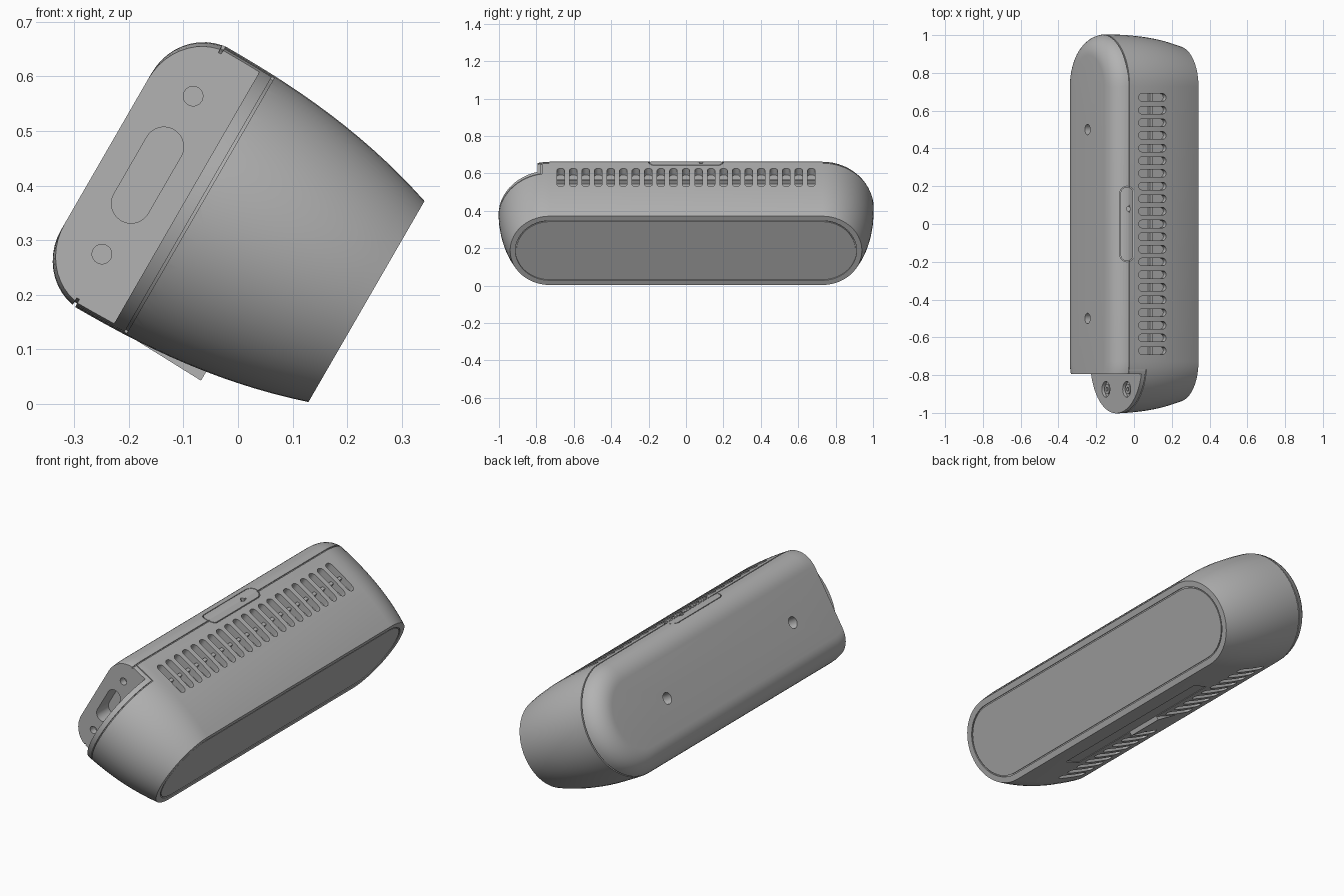
import bpy, bmesh
from math import sin, cos, pi, radians

if "Cube" in bpy.data.objects:
    bpy.data.objects.remove(bpy.data.objects["Cube"], do_unlink=True)

grey = bpy.data.materials.new("plain grey")
grey.use_nodes = True
grey.diffuse_color = (0.45, 0.45, 0.45, 1)
grey.node_tree.nodes["Principled BSDF"].inputs["Base Color"].default_value = (0.45, 0.45, 0.45, 1)

TILT = radians(30)
MID = 0.28        # height of the body's axis along its tilted face
HALF = 0.728      # half length of the straight part of the body


def P(u, y, v):
    """Tilted frame: u runs from back to screen, v runs up the screen."""
    w = v + MID
    return (u * cos(TILT) + w * sin(TILT), y, w * cos(TILT) - u * sin(TILT))


def stadium(h, r, n=28):
    pts = []
    for side in (1, -1):
        for i in range(n + 1):
            a = -pi / 2 + pi * i / n
            pts.append((side * (h + r * cos(a)), side * r * sin(a)))
    return pts


def circle(r, n=28):
    return [(r * cos(2 * pi * i / n), r * sin(2 * pi * i / n)) for i in range(n)]


def rect(a0, a1, b0, b1):
    return [(a0, b0), (a1, b0), (a1, b1), (a0, b1)]


def build(name, lofts, wrap=False):
    """Mesh made of one or more lofts, each a list of equal rings."""
    bm = bmesh.new()
    for rings in lofts:
        vs = [[bm.verts.new(p) for p in ring] for ring in rings]
        n = len(vs[0])
        for k in range(len(vs) if wrap else len(vs) - 1):
            a, b = vs[k], vs[(k + 1) % len(vs)]
            for i in range(n):
                j = (i + 1) % n
                bm.faces.new((a[i], a[j], b[j], b[i]))
        if not wrap:
            bm.faces.new(vs[0])
            bm.faces.new(vs[-1])
    bmesh.ops.recalc_face_normals(bm, faces=bm.faces)
    me = bpy.data.meshes.new(name)
    bm.to_mesh(me)
    bm.free()
    me.materials.append(grey)
    ob = bpy.data.objects.new(name, me)
    bpy.context.collection.objects.link(ob)
    return ob


def along_u(pts, u0, u1, y=0, v=0):
    return [[P(u, y + a, v + b) for a, b in pts] for u in (u0, u1)]


def along_v(pts, v0, v1, u=0, y=0):
    return [[P(u + a, y + b, v) for a, b in pts] for v in (v0, v1)]


def along_y(pts, y0, y1, u=0, v=0):
    return [[P(u + b, y, v + a) for a, b in pts] for y in (y0, y1)]


def activate(ob):
    bpy.ops.object.select_all(action='DESELECT')
    ob.select_set(True)
    bpy.context.view_layer.objects.active = ob


def cut(target, cutter):
    mod = target.modifiers.new("cut", 'BOOLEAN')
    mod.operation, mod.solver, mod.object = 'DIFFERENCE', 'EXACT', cutter
    activate(target)
    bpy.ops.object.modifier_apply(modifier=mod.name)
    bpy.data.objects.remove(cutter, do_unlink=True)


# Body: rounded back, seam groove, tapering housing, inset screen
profile = []
for i in range(11):
    a = radians(8 * i)
    profile.append((-0.335 - 0.105 * cos(a), 0.166 + 0.11 * sin(a)))
profile += [(-0.3525, 0.268), (-0.3475, 0.268)]
for i in range(15):
    t = i / 14
    profile.append((-0.347 + 0.457 * t, 0.2755 - 0.063 * t ** 2.4))
profile += [(0.11, 0.184), (0.103, 0.184), (0.103, 0.178), (0.109, 0.178)]
body = build("body", [[[P(u, a, b) for a, b in stadium(HALF, r)] for u, r in profile]])

# Notch in the back shell at the front end
cut(body, build("notch_cutter", [along_v(rect(-0.6, -0.27, -1.2, -0.795), -0.4, 0.4)]))

# Vent slots on the top and the underside
slots = []
for i in range(-10, 11):
    for side in (1, -1):
        if side == 1 or abs(i) > 1:
            slots.append(along_v(stadium(0.067, 0.02, 10), side * 0.235, side * 0.33, -0.205, i * 0.067))
cut(body, build("vent_cutter", slots))

# Sockets in the notch wall, wall-mount holes and screw recesses
pockets = [along_y(stadium(0.06, 0.036), -0.9, -0.70, -0.353)]
for s in (1, -1):
    pockets.append(along_y(circle(0.018), -0.9, -0.76, -0.353, s * 0.167))
    pockets.append(along_u(circle(0.028), -0.5, -0.39, s * 0.5, -0.01))
    pockets.append(along_u(circle(0.042), -0.35, -0.252, -0.875, s * 0.11))
cut(body, build("pocket_cutter", pockets))

# Seam running round the nose, and its steps up to the main seam
nose = []
for i in range(41):
    a = pi / 2 + pi * i / 40
    nose.append([P(u, -HALF + r * cos(a), r * sin(a))
                 for u, r in rect(-0.246, -0.241, 0.265, 0.31)])
nose = [[P(u, -0.70 - 0.07, r) for u, r in rect(-0.246, -0.241, 0.265, 0.31)]] + \
       [r for r in nose if r[0][1] < -0.775] + \
       [[P(u, -0.77, -r) for u, r in rect(-0.246, -0.241, 0.265, 0.31)]]
cut(body, build("nose_seam_cutter", [nose]))
cut(body, build("step_seam_cutter", [along_v(rect(-0.352, -0.2405, -0.775, -0.77), s * 0.265, s * 0.31)
                                     for s in (1, -1)]))

# Shallow flat label area on the underside
label = [(-0.255, -0.08), (-0.236, 0.008), (-0.30, 0.008), (-0.30, -0.08)]
cut(body, build("label_cutter", [along_y(label, -0.48, 0.48)]))

# Outline of the release clip on the top, with its pin hole
clip = []
for r, z in ((0.0375, 0.635), (0.0375, 0.70), (0.0335, 0.70), (0.0335, 0.635)):
    clip.append([(-0.0375 + b, a, z) for a, b in stadium(0.1625, r)])
cut(body, build("clip_groove_cutter", [clip], wrap=True))
cut(body, build("pin_hole_cutter", [[[(-0.03 + a, 0.08 + b, z) for a, b in circle(0.011)]
                                     for z in (0.63, 0.70)]]))

# Strip that closes the seam inside the clip
strip = build("clip_strip", [along_v(rect(-0.3532, -0.347, -0.19, 0.06), 0.26, 0.2748),
                             along_v(rect(-0.3532, -0.347, 0.10, 0.19), 0.26, 0.2748)])

# Ribs behind the vents
ribs = build("vent_ribs", [along_v(rect(-0.213, -0.197, -0.69, 0.69), s * 0.225, s * 0.256)
                           for s in (1, -1)])

# Small wedge foot under the middle
wedge = [(-0.262, -0.23), (-0.272, -0.23), (-0.277, -0.08), (-0.25, -0.08)]
foot = build("foot", [along_y(wedge, -0.1, 0.1)])

# Screws with hexagonal sockets
screws = build("screws", [along_u(circle(0.026), -0.264, -0.24, -0.875, s * 0.11) for s in (1, -1)])
cut(screws, build("socket_cutter", [along_u(circle(0.012, 6), -0.29, -0.254, -0.875, s * 0.11)
                                    for s in (1, -1)]))

for ob in (body, screws):
    activate(ob)
    bpy.ops.object.shade_smooth_by_angle(angle=radians(28))
